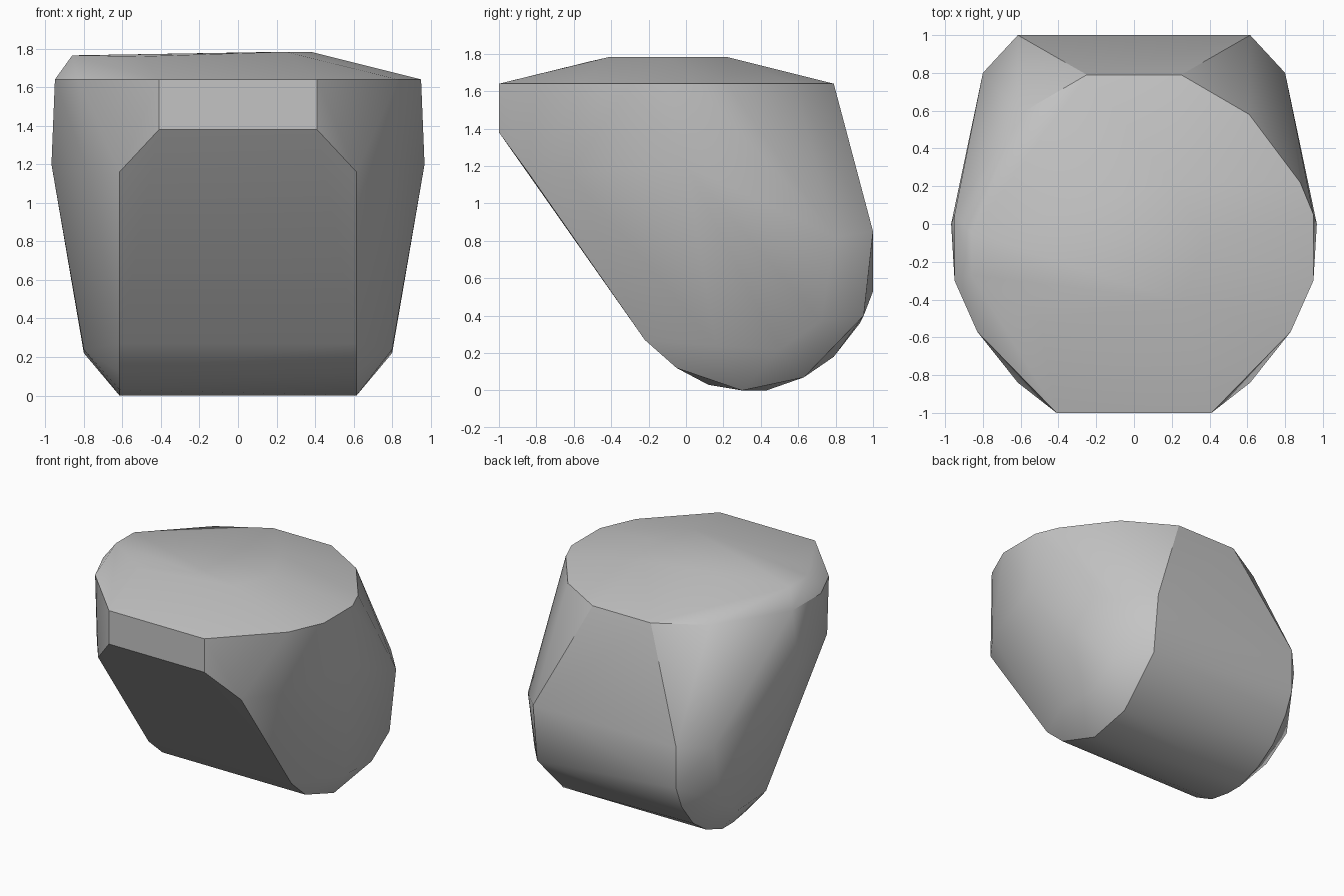
import bpy
import bmesh
import math

default_cube = bpy.data.objects.get("Cube")
if default_cube:
    bpy.data.objects.remove(default_cube, do_unlink=True)


def make_material(name, colour):
    material = bpy.data.materials.new(name)
    material.use_nodes = True
    material.diffuse_color = colour
    material.node_tree.nodes["Principled BSDF"].inputs["Base Color"].default_value = colour
    return material


def mirrored(points):
    """Return the points together with their copies across the centre plane."""
    return [(side * x, y, z) for x, y, z in points for side in (-1, 1)]


def build_hull(name, points, material, smooth_angle):
    """Wrap the corner points in one faceted convex stone."""
    mesh = bpy.data.meshes.new(name)
    bm = bmesh.new()
    for point in points:
        bm.verts.new(point)
    hull = bmesh.ops.convex_hull(bm, input=bm.verts[:])
    unused = {item for key in ("geom_interior", "geom_unused") for item in hull[key]}
    loose = [item for item in unused if isinstance(item, bmesh.types.BMVert)]
    bmesh.ops.delete(bm, geom=loose, context="VERTS")
    bmesh.ops.dissolve_limit(bm, angle_limit=math.radians(1),
                             verts=bm.verts[:], edges=bm.edges[:])
    bmesh.ops.recalc_face_normals(bm, faces=bm.faces[:])
    bm.to_mesh(mesh)
    bm.free()
    stone = bpy.data.objects.new(name, mesh)
    bpy.context.collection.objects.link(stone)
    mesh.materials.append(material)
    bpy.ops.object.select_all(action="DESELECT")
    stone.select_set(True)
    bpy.context.view_layer.objects.active = stone
    bpy.ops.object.shade_smooth_by_angle(angle=smooth_angle)
    return stone


# Keel: a finely rounded right end and a coarser, chipped left end (y, z)
keel_half_width = 0.615
shared_profile = [(-0.84, 1.16), (-0.22, 0.27), (-0.05, 0.12), (0.3, 0),
                  (0.63, 0.07), (1, 0.85)]
round_profile = [(0.12, 0.03), (0.43, 0), (0.79, 0.18), (0.93, 0.36), (1, 0.53)]
chipped_corner = (keel_half_width, 0.95, 0.4)
keel = mirrored([(keel_half_width, y, z) for y, z in shared_profile])
keel += [(-keel_half_width, y, z) for y, z in round_profile]
keel.append(chipped_corner)

# Bulging flanks, cheeks and the blunt nose
flanks = mirrored([(0.8, 0.16, 0.24), (0.8, 0.5, 0.22), (0.8, 0.72, 0.37),
                   (0.8, 0.8, 0.82), (0.968, 0, 1.2),
                   (0.78, -0.62, 1.16), (0.41, -1, 1.38)])

# Flat rim around the crown
rim_height = 1.64
rim_outline = [(0.41, -1), (0.83, -0.57), (0.95, -0.3), (0.95, 0.05),
               (0.61, 0.58), (0.25, 0.79)]
rim = mirrored([(x, y, rim_height) for x, y in rim_outline])
rim.append((0.88, 0.22, rim_height))

# Low, uneven crown
crown = [(-0.86, -0.05, 1.765), (-0.86, -0.27, 1.765), (-0.5, -0.51, 1.76),
         (0.25, -0.41, 1.783), (0.38, -0.1, 1.783), (0.2, 0.22, 1.783)]

stone_grey = make_material("stone grey", (0.55, 0.55, 0.55, 1))
build_hull("boulder", keel + flanks + rim + crown, stone_grey, math.radians(30))
